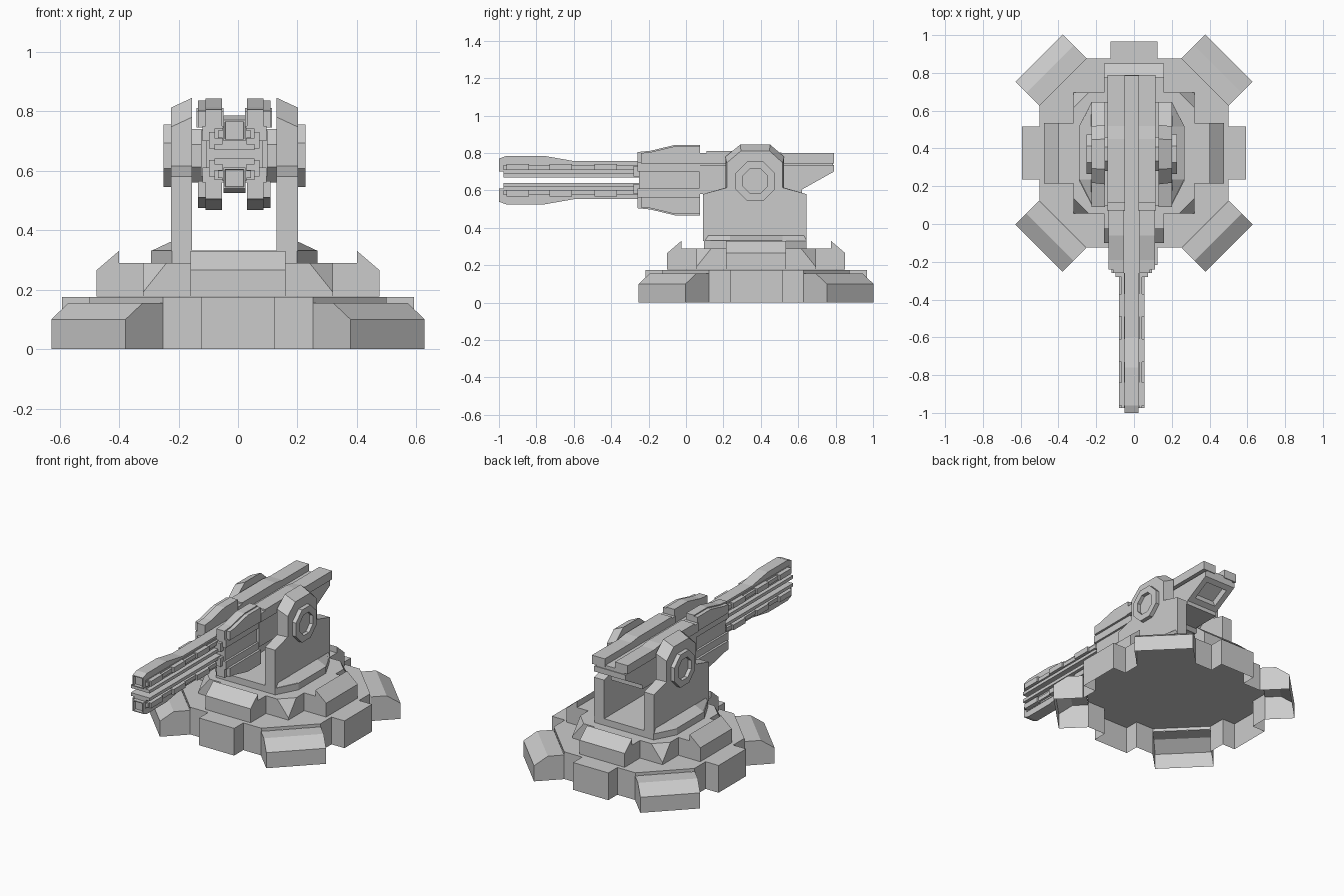
import bpy, bmesh, math
from mathutils import Vector

if "Cube" in bpy.data.objects:
    bpy.data.objects.remove(bpy.data.objects["Cube"])

BY = 0.375      # base centre in y
CX = -0.012     # gun and turret centre in x
GZ = 0.655      # gun axis height


def finish(name, bm):
    bmesh.ops.remove_doubles(bm, verts=bm.verts, dist=1e-4)
    bmesh.ops.recalc_face_normals(bm, faces=bm.faces)
    me = bpy.data.meshes.new(name)
    bm.to_mesh(me)
    bm.free()
    ob = bpy.data.objects.new(name, me)
    bpy.context.collection.objects.link(ob)
    return ob


def loft(name, *rings):
    """Closed solid through rings of equal point count."""
    bm = bmesh.new()
    rs = [[bm.verts.new(p) for p in r] for r in rings]
    for a, b in zip(rs, rs[1:]):
        for i in range(len(a)):
            j = (i + 1) % len(a)
            bm.faces.new((a[i], a[j], b[j], b[i]))
    bm.faces.new(rs[0])
    bm.faces.new(rs[-1])
    return finish(name, bm)


def prism_x(name, yz, x0, x1):
    return loft(name, *[[(x, y, z) for y, z in yz] for x in (x0, x1)])


def box(name, x0, x1, y0, y1, z0, z1):
    return prism_x(name, [(y0, z0), (y1, z0), (y1, z1), (y0, z1)], x0, x1)


def recess(ob, direction, rim, taper, depth):
    """Sink a framed recess into the face that looks along direction."""
    bm = bmesh.new()
    bm.from_mesh(ob.data)
    d = Vector(direction).normalized()
    f = max(bm.faces, key=lambda f: f.normal.dot(d))
    bmesh.ops.inset_region(bm, faces=[f], thickness=rim)
    bmesh.ops.inset_region(bm, faces=[f], thickness=taper, depth=-depth)
    bm.to_mesh(ob.data)
    bm.free()


def octagon(r, x):
    """Octagon of apothem r about the pivot, in the plane at x."""
    R = r / math.cos(math.pi / 8)
    return [(x, 0.37 + R * math.cos(math.pi * (i + .5) / 4),
             0.65 + R * math.sin(math.pi * (i + .5) / 4)) for i in range(8)]


def turn(p, k):
    """Quarter turns about the base centre for a base-local point."""
    x, y, *z = p
    for _ in range(k):
        x, y = -y, x
    return (x, y + BY, *z)


# Base platform: open-bottomed shell with four boxes and four sloped feet
bm = bmesh.new()
outline = []
for k in range(4):
    h = 0.125 if k % 2 else 0.14
    outline += [turn(p, k) for p in ((0.5, -0.253), (0.5, -h), (0.592, -h),
                                     (0.592, h), (0.5, h), (0.5, 0.253))]
n = len(outline)


def face(*pts):
    bm.faces.new([bm.verts.new(p) for p in pts])


face(*[(x, y, 0.175) for x, y in outline])
for i in range(n):
    a, b = outline[i], outline[(i + 1) % n]
    z = 0.155 if i % 6 == 5 else 0.0
    face((*a, z), (*b, z), (*b, 0.175), (*a, 0.175))
foot = [(0, 0), (0, 0.155), (0.068, 0.155), (0.126, 0.10), (0.126, 0)]
for k in range(4):
    s = [[turn((px + d, py + d, z), k) for d, z in foot]
         for px, py in ((0.502, 0.252), (0.252, 0.502))]
    face(*s[0])
    face(*s[1])
    for i in range(1, 4):
        face(s[0][i], s[0][i + 1], s[1][i + 1], s[1][i])
finish("base_platform", bm)

# Second tier: square with its corners cut to triangles
corner = [turn((0.32, 0.32, 0.19), k) for k in range(4)]
low = [c for c in corner for _ in (0, 1)]
top = [turn(p, k) for k in range(4) for p in ((0.32, 0.24, 0.29), (0.24, 0.32, 0.29))]
loft("tier_block", [(x, y, 0.176) for x, y, z in low], low, top)

# Four wedge blocks around the tier
wedge = [(0.2, 0.176), (0.476, 0.176), (0.476, 0.265), (0.40, 0.33), (0.40, 0.29), (0.2, 0.29)]
for k in range(4):
    loft("tier_wedge", *[[turn((d, s, z), k) for d, z in wedge] for s in (-0.16, 0.16)])

# Turntable: faceted ring under the arms
ring = [(0.28, -0.14), (0.28, 0.14), (0.21, 0.275), (-0.21, 0.275),
        (-0.28, 0.14), (-0.28, -0.14), (-0.21, -0.275), (0.21, -0.275)]
loft("turntable", *[[(CX + x, 0.37 + y, z) for x, y in ring] for z in (0.285, 0.332)])

# Side arms with flared feet, and bearing rings at the pivot
arm_in = [(0.09, 0.33), (0.09, 0.58), (0.21, 0.615), (0.21, 0.78), (0.29, 0.845),
          (0.45, 0.845), (0.525, 0.78), (0.525, 0.615), (0.645, 0.58), (0.645, 0.33)]
for s in (-1, 1):
    def X(d):
        return CX + s * d
    outer = []
    for y, z in arm_in:
        if z > 0.6:         # the round head narrows outwards, the lower plate stays square
            y, z = 0.37 + (y - 0.37) * 0.95, z - 0.033 * (z > 0.7)
        outer.append((X(0.213), y, z))
    loft("side_arm", [(X(0.142), y, z) for y, z in arm_in], outer)
    loft("arm_foot",
         [(X(0.142), 0.10, 0.33), (X(0.213), 0.10, 0.33), (X(0.28), 0.235, 0.33),
          (X(0.28), 0.515, 0.33), (X(0.213), 0.645, 0.33), (X(0.142), 0.645, 0.33)],
         [(X(0.142), 0.12, 0.36), (X(0.213), 0.12, 0.36), (X(0.216), 0.235, 0.36),
          (X(0.216), 0.515, 0.36), (X(0.213), 0.63, 0.36), (X(0.142), 0.63, 0.36)])
    loft("bearing_ring", octagon(0.105, X(0.2)), octagon(0.105, X(0.239)),
         octagon(0.066, X(0.239)), octagon(0.066, X(0.216)))
loft("pivot_axle", octagon(0.09, CX - 0.16), octagon(0.09, CX + 0.16))

# Gun receiver, and body with a vented rear end sloping underneath
box("gun_receiver", CX - 0.095, CX + 0.095, -0.25, 0.115, 0.583, 0.728)
rear = [(0.07, 0.735), (0.79, 0.735), (0.79, 0.70), (0.62, 0.605), (0.62, 0.58), (0.07, 0.58)]
body = prism_x("gun_body", rear, CX - 0.112, CX + 0.112)
recess(body, (0, 0.095, -0.17), 0.05, 0.015, 0.03)

# Top rails with the groove between them
box("rail_bed", CX - 0.10, CX + 0.10, 0.07, 0.785, 0.73, 0.757)
for s in (-1, 1):
    a, b = sorted((CX + s * 0.036, CX + s * 0.127))
    prism_x("top_rail", [(0.07, 0.745), (0.79, 0.745), (0.79, 0.80), (0.52, 0.80),
                         (0.45, 0.81), (0.11, 0.81), (0.11, 0.80), (0.07, 0.80)], a, b)

# Upper barrel set and shrouds, mirrored below the gun axis
for up in (1, -1):
    tag = "upper_" if up > 0 else "lower_"

    def P(pts):
        return [(y, z if up > 0 else 2 * GZ - z) for y, z in pts]

    def slab(name, w0, w1, y0, y1, z0, z1):
        prism_x(tag + name, P([(y0, z0), (y1, z0), (y1, z1), (y0, z1)]), CX + w0, CX + w1)

    # barrel casing with a recessed, stepped muzzle
    side = [(-1.0, 0.70), (-1.0, 0.77), (-0.96, 0.785), (-0.76, 0.785),
            (-0.60, 0.757), (0.075, 0.757), (0.075, 0.70)]
    barrel = prism_x(tag + "barrel", P(side), CX - 0.037, CX + 0.037)
    recess(barrel, (0, -1, 0), 0.008, 0.002, 0.02)
    slab("barrel_rail", -0.067, 0.067, -0.975, -0.2, 0.67, 0.69)
    slab("barrel_core", -0.04, 0.04, -0.975, 0.0, 0.685, 0.745)
    slab("side_strip", -0.055, 0.055, -0.975, -0.2, 0.71, 0.735)
    for y in (-0.96, -0.73, -0.49):
        slab("rail_lug", -0.067, 0.067, y, y + 0.12, 0.708, 0.742)
    slab("rail_collar", -0.085, 0.085, -0.28, -0.2, 0.675, 0.73)
    # twin shrouds either side of the barrel
    hump = [(-0.26, 0.745), (-0.26, 0.805), (-0.19, 0.812), (-0.06, 0.843), (0.075, 0.843), (0.075, 0.745)]
    for s in (-1, 1):
        prism_x(tag + "shroud", P(hump), CX + s * 0.042, CX + s * 0.098)
        prism_x(tag + "shroud_cheek",
                P([(-0.24, 0.745), (-0.24, 0.80), (-0.19, 0.805), (-0.06, 0.836), (0.075, 0.836), (0.075, 0.745)]),
                CX + s * 0.098, CX + s * 0.122)
        prism_x(tag + "shroud_base", P([(-0.26, 0.70), (-0.26, 0.75), (0.075, 0.75), (0.075, 0.70)]),
                CX + s * 0.036, CX + s * 0.108)
